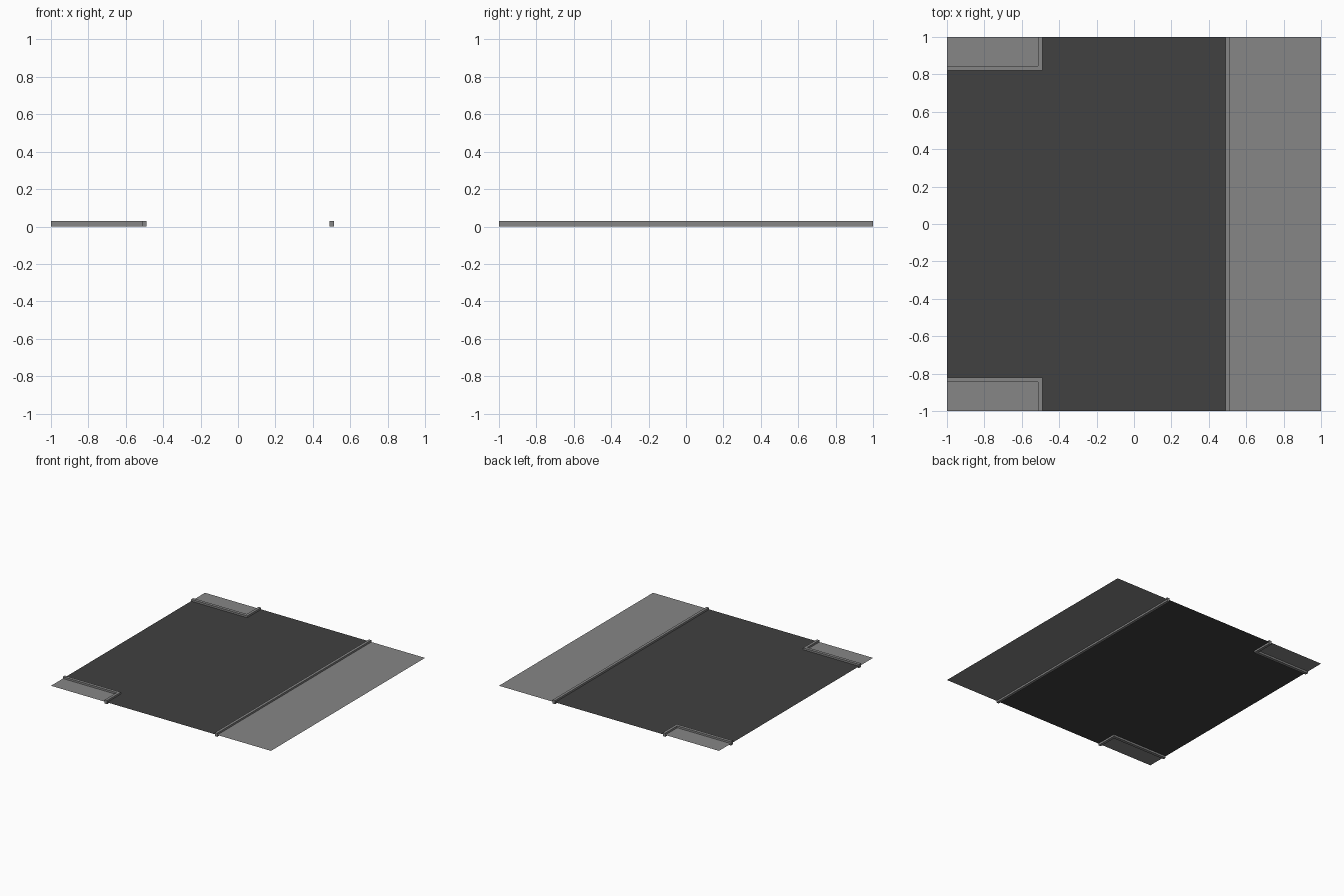
import bpy
import bmesh

if "Cube" in bpy.data.objects:
    bpy.data.objects.remove(bpy.data.objects["Cube"])

H = 0.03          # kerb height
MID = H / 2       # level of the flat surfaces


def material(name, value):
    m = bpy.data.materials.new(name)
    m.diffuse_color = (value, value, value, 1)
    m.use_nodes = True
    m.node_tree.nodes["Principled BSDF"].inputs["Base Color"].default_value = m.diffuse_color
    return m


asphalt = material("dark asphalt", 0.052)
concrete = material("grey concrete", 0.24)


def prism(name, outline, mat, z, height=0.0):
    """Flat outline, raised into a closed solid when a height is given."""
    bm = bmesh.new()
    face = bm.faces.new([bm.verts.new((x, y, z)) for x, y in outline])
    face.normal_update()
    if face.normal.z < 0:
        face.normal_flip()
    if height:
        ext = bmesh.ops.extrude_face_region(bm, geom=[face], use_keep_orig=True)
        verts = [v for v in ext["geom"] if isinstance(v, bmesh.types.BMVert)]
        bmesh.ops.translate(bm, verts=verts, vec=(0, 0, height))
        bmesh.ops.recalc_face_normals(bm, faces=bm.faces)
    mesh = bpy.data.meshes.new(name)
    bm.to_mesh(mesh)
    bm.free()
    mesh.materials.append(mat)
    obj = bpy.data.objects.new(name, mesh)
    bpy.context.collection.objects.link(obj)


def rect(x0, x1, y0, y1):
    return [(x0, y0), (x1, y0), (x1, y1), (x0, y1)]


# Kerb lines: outer edge meets the pavement, inner edge meets the road
XI, XO = 0.49, 0.512
YI, YO = 0.82, 0.845

# T-junction road surface
prism("road", [(-XI, -1), (XI, -1), (XI, 1), (-XI, 1),
               (-XI, YI), (-1, YI), (-1, -YI), (-XI, -YI)], asphalt, MID)

# Straight side
prism("side_pavement", rect(XO, 1, -1, 1), concrete, MID)
prism("side_kerb", rect(XI, XO, -1, 1), concrete, 0, H)

# Two mirrored corners
for side, s in (("front", -1), ("back", 1)):
    prism(side + "_corner_pavement", rect(-1, -XO, s * YO, s), concrete, MID)
    prism(side + "_corner_kerb",
          [(-1, s * YI), (-XI, s * YI), (-XI, s), (-XO, s), (-XO, s * YO), (-1, s * YO)],
          concrete, 0, H)
